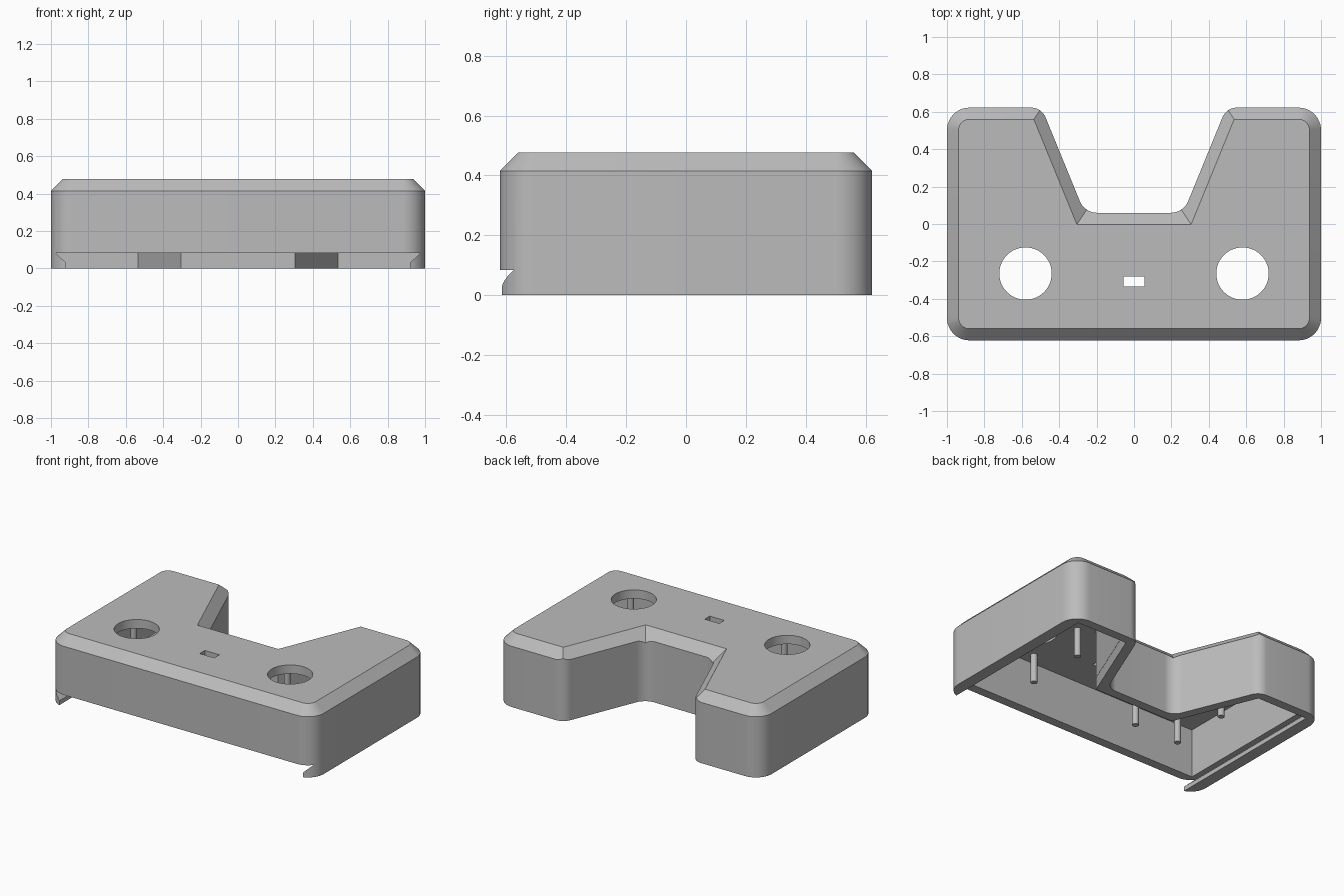
import bpy, bmesh, math
from mathutils import Vector

if "Cube" in bpy.data.objects:
    bpy.data.objects.remove(bpy.data.objects["Cube"])

HEIGHT, INSET, HALF_Y = 0.477, 0.062, 0.622
SEGS = 12

grey = bpy.data.materials.new("matte_grey")
grey.diffuse_color = (0.5, 0.5, 0.5, 1)
grey.use_nodes = True
grey.node_tree.nodes["Principled BSDF"].inputs["Base Color"].default_value = grey.diffuse_color


def finish(name, bm):
    """Turn a bmesh into a scene object in the shared material."""
    bmesh.ops.recalc_face_normals(bm, faces=bm.faces)
    mesh = bpy.data.meshes.new(name)
    bm.to_mesh(mesh)
    bm.free()
    mesh.materials.append(grey)
    obj = bpy.data.objects.new(name, mesh)
    bpy.context.collection.objects.link(obj)
    return obj


def loft(name, rings):
    """Closed solid through rings of equal point count."""
    bm = bmesh.new()
    loops = [[bm.verts.new(p) for p in ring] for ring in rings]
    for a, b in zip(loops, loops[1:]):
        for i in range(len(a)):
            j = (i + 1) % len(a)
            bm.faces.new((a[i], a[j], b[j], b[i]))
    bm.faces.new(loops[0][::-1])
    bm.faces.new(loops[-1])
    bmesh.ops.remove_doubles(bm, verts=bm.verts, dist=1e-5)
    bmesh.ops.dissolve_degenerate(bm, edges=bm.edges, dist=1e-5)
    return finish(name, bm)


def cylinder(name, x, y, z0, z1, r, n):
    ring = [(x + r * math.cos(2 * math.pi * i / n),
             y + r * math.sin(2 * math.pi * i / n)) for i in range(n)]
    return loft(name, [[(*p, z) for p in ring] for z in (z0, z1)])


def cut(target, cutter):
    mod = target.modifiers.new("cut", 'BOOLEAN')
    mod.operation, mod.solver, mod.object = 'DIFFERENCE', 'EXACT', cutter
    bpy.context.view_layer.objects.active = target
    bpy.ops.object.modifier_apply(modifier=mod.name)
    bpy.data.objects.remove(cutter)


def smooth(obj):
    bpy.ops.object.select_all(action='DESELECT')
    obj.select_set(True)
    bpy.context.view_layer.objects.active = obj
    bpy.ops.object.shade_smooth_by_angle(angle=math.radians(25))


# U-shaped outline, counter-clockwise: (x, y, corner radius, mitred top corner)
half = [(1, -HALF_Y, 0.12, False), (1, HALF_Y, 0.12, False),
        (0.494, HALF_Y, 0.083, True), (0.264, 0.06, 0.1, True)]
outline = half + [(-x, y, r, m) for x, y, r, m in reversed(half)]
corners = [Vector(c[:2]) for c in outline]


def corner_frame(i):
    """Edge directions, outward normals and turn at a corner."""
    p, n = corners[i - 1], corners[(i + 1) % len(corners)]
    e1, e2 = (corners[i] - p).normalized(), (n - corners[i]).normalized()
    n1, n2 = Vector((e1.y, -e1.x)), Vector((e2.y, -e2.x))
    return e1, e2, n1, n2, e1.cross(e2)


def inset_corner(i, d):
    n1, n2 = corner_frame(i)[2:4]
    return corners[i] - (n1 + n2) * d / (1 + n1.dot(n2))


# Shell: rounded walls rising into a sloped top edge
base, rim, top = [], [], []
for i, (x, y, r, mitred) in enumerate(outline):
    e1, e2, n1, n2, turn = corner_frame(i)
    sign = 1 if turn > 0 else -1
    centre = inset_corner(i, r * sign)
    q0 = inset_corner(i, INSET)
    sweep = math.acos(n1.dot(n2)) * sign
    start = math.atan2(n1.y * sign, n1.x * sign)
    for k in range(SEGS + 1):
        a = start + sweep * k / SEGS
        ray = Vector((math.cos(a), math.sin(a)))
        p = centre + ray * r
        if not mitred:
            q, z = centre + ray * (r - INSET), HEIGHT - INSET
        else:
            first = k <= SEGS // 2
            e, n = (e1, n1) if first else (e2, n2)
            dist, along = (p - q0).dot(n), (p - q0).dot(e)
            past = along > 0 if first else along < 0
            q = q0 if past or k == SEGS // 2 else q0 + e * along
            z = HEIGHT - dist
        base.append((p.x, p.y, 0))
        rim.append((p.x, p.y, z))
        top.append((q.x, q.y, HEIGHT))
shell = loft("enclosure_shell", [base, rim, top])

# Dovetail lid slot, open at the front and undercut along the sides
inner = [inset_corner(i, INSET) for i in range(len(corners))]


def slot_ring(z, half_width):
    return [(math.copysign(half_width, p.x) if abs(p.x) > 0.9 else p.x,
             -0.8 if p.y < -0.3 else p.y, z) for p in inner]


cut(shell, loft("slot_cutter", [slot_ring(-0.05, 0.92), slot_ring(0.03, 0.92),
                                slot_ring(0.083, 0.975)]))

# Hollow interior
cavity = [inset_corner(i, INSET + 0.001) for i in range(len(corners))]
cut(shell, loft("cavity_cutter", [[(p.x, p.y, z) for p in cavity]
                                  for z in (0.06, 0.417)]))

# Two round openings and a small centre window in the top
HOLE_X, HOLE_Y = 0.58, -0.265
for s in (-1, 1):
    cut(shell, cylinder("hole_cutter", s * HOLE_X, HOLE_Y, 0.3, 0.6, 0.14, 48))
window = [(-0.055, -0.335), (0.055, -0.335), (0.055, -0.28), (-0.055, -0.28)]
cut(shell, loft("window_cutter", [[(*p, z) for p in window] for z in (0.3, 0.6)]))
smooth(shell)

# Four mounting posts hanging around each opening
for s in (-1, 1):
    for dx in (-0.17, 0.17):
        for dy in (-0.21, 0.21):
            smooth(cylinder("mounting_post", s * HOLE_X + dx, HOLE_Y + dy,
                            0.22, 0.425, 0.021, 20))
